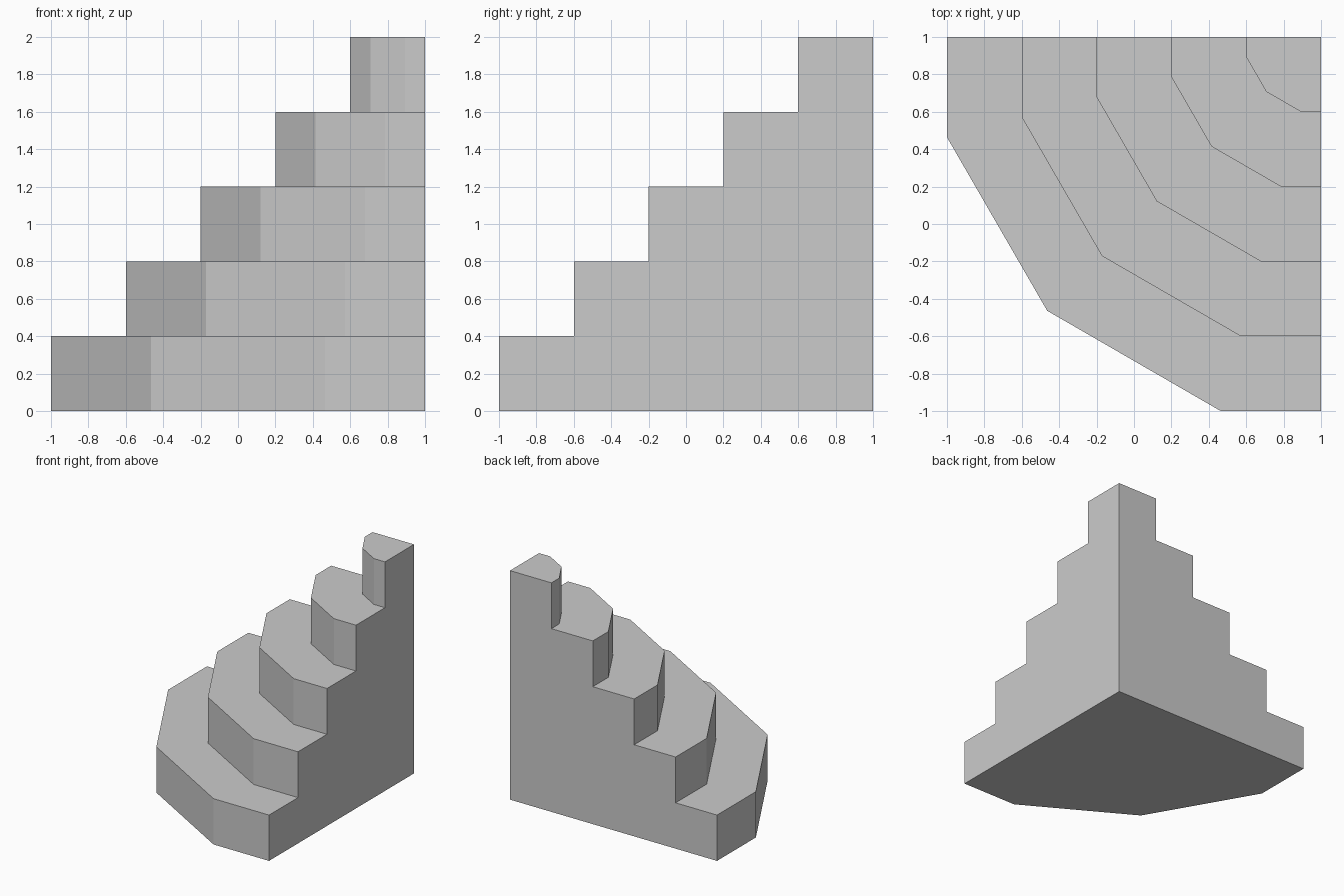
import bpy
import bmesh

cube = bpy.data.objects.get("Cube")
if cube:
    bpy.data.objects.remove(cube, do_unlink=True)

STEPS = 5
RISE = 0.4
NEAR, FAR = 0.268, 0.732   # facet corners as fractions of the step radius

# One plain grey material
grey = bpy.data.materials.new("stone_grey")
grey.use_nodes = True
colour = (0.6, 0.6, 0.6, 1)
grey.diffuse_color = colour
grey.node_tree.nodes["Principled BSDF"].inputs["Base Color"].default_value = colour

bm = bmesh.new()


def outline(radius, z):
    """Faceted quarter round about the back corner, from one wall to the other."""
    fractions = [(1, 0), (1, NEAR), (FAR, FAR), (NEAR, 1), (0, 1)]
    return [bm.verts.new((1 - radius * u, 1 - radius * v, z)) for u, v in fractions]


# Bottom and top outline of every step
levels = []
for i in range(STEPS):
    radius = RISE * (STEPS - i)
    levels.append((outline(radius, RISE * i), outline(radius, RISE * (i + 1))))
corner_bottom = bm.verts.new((1, 1, 0))
corner_top = bm.verts.new((1, 1, RISE * STEPS))

# Risers
for low, high in levels:
    for j in range(len(low) - 1):
        bm.faces.new((low[j], low[j + 1], high[j + 1], high[j]))

# Treads, top and underside
for (_, high), (low, _) in zip(levels, levels[1:]):
    bm.faces.new(high + low[::-1])
bm.faces.new(levels[-1][1] + [corner_top])
bm.faces.new(levels[0][0][::-1] + [corner_bottom])

# Two flat stepped walls meeting at the back corner
for end in (0, -1):
    stair = [ring[end] for level in levels for ring in level]
    bm.faces.new([corner_bottom] + stair + [corner_top])

bmesh.ops.recalc_face_normals(bm, faces=bm.faces)
mesh = bpy.data.meshes.new("corner_stairs")
bm.to_mesh(mesh)
bm.free()
mesh.materials.append(grey)
stairs = bpy.data.objects.new("corner_stairs", mesh)
bpy.context.collection.objects.link(stairs)
